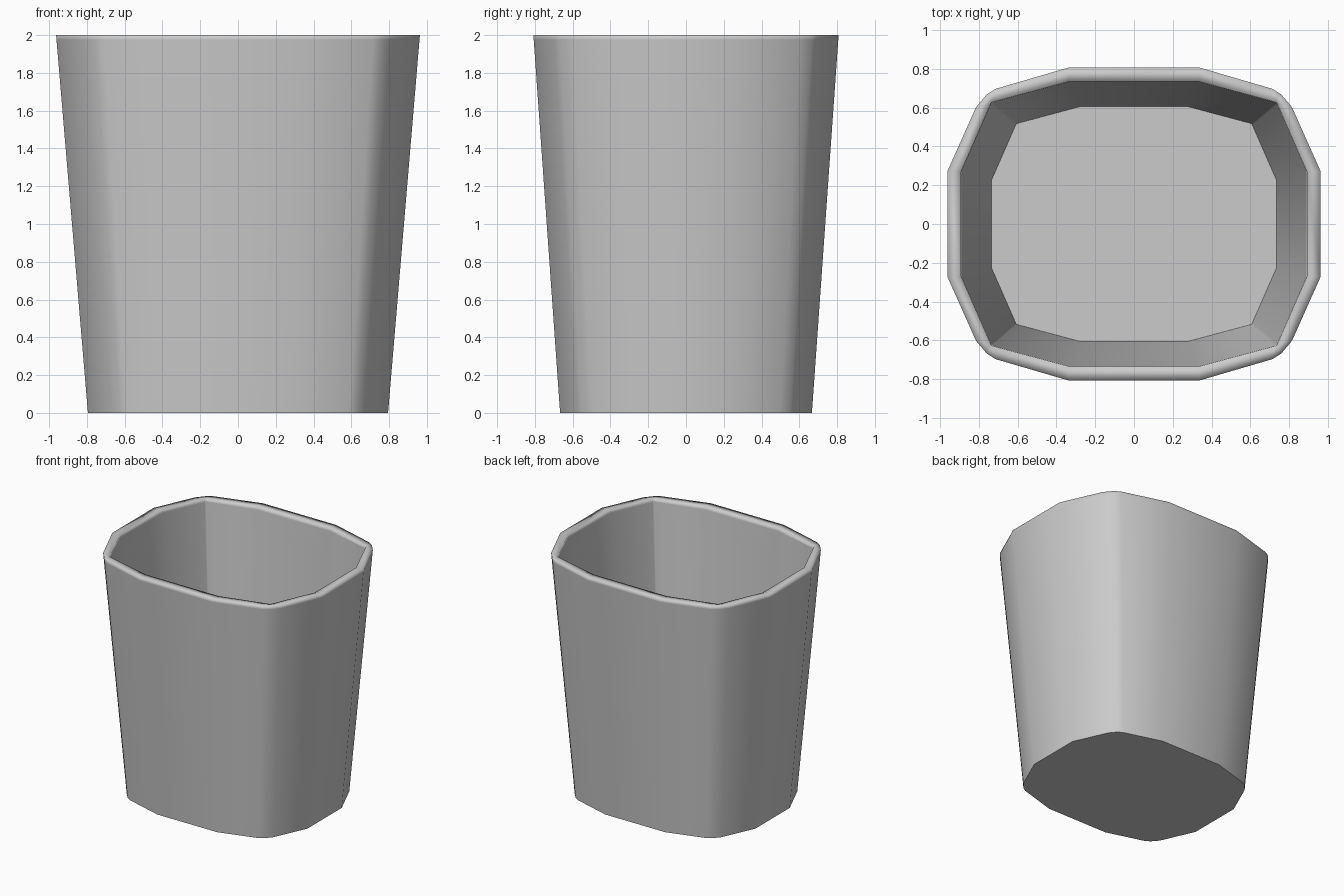
import bpy, bmesh

if "Cube" in bpy.data.objects:
    bpy.data.objects.remove(bpy.data.objects["Cube"])

# Quarter outlines at the rim, from the long side round to the short side
OUTER = [(0.335, 0.808), (0.715, 0.697), (0.76, 0.668), (0.815, 0.603), (0.963, 0.272)]
INNER = [(0.335, 0.735), (0.734, 0.628), (0.738, 0.622), (0.742, 0.614), (0.892, 0.272)]
TAPER = 0.825


def full_outline(quarter):
    """Mirror a quarter outline into a closed counter-clockwise loop."""
    first = quarter[::-1]
    second = [(-x, y) for x, y in quarter]
    half = first + second
    return half + [(-x, -y) for x, y in half]


def ring(bm, outline, scale, z):
    return [bm.verts.new((x * scale, y * scale, z)) for x, y in outline]


bm = bmesh.new()
outer, inner = full_outline(OUTER), full_outline(INNER)
floor_z = 0.1


def outer_scale(z):
    return TAPER + (1 - TAPER) * z / 2


def inner_scale(z):
    return TAPER + (1 - TAPER) * (z - floor_z) / (2 - floor_z)


# Outside wall up, over the rim, and down the inside wall
rings = [ring(bm, outer, outer_scale(z), z) for z in (0, 0.025, 1.975, 2)]
rings += [ring(bm, inner, inner_scale(z), z) for z in (2, 1.975, floor_z)]
n = len(outer)
for a, b in zip(rings, rings[1:]):
    for i in range(n):
        j = (i + 1) % n
        bm.faces.new((a[i], a[j], b[j], b[i])).smooth = True

# Flat underside and inside floor
underside = bm.faces.new(rings[0][::-1])
inside_floor = bm.faces.new(rings[-1])
underside.smooth = inside_floor.smooth = False
for edge in inside_floor.edges[:] + underside.edges[:]:
    edge.smooth = False

mesh = bpy.data.meshes.new("tapered_bin")
bm.to_mesh(mesh)
bm.free()
bin_object = bpy.data.objects.new("tapered_bin", mesh)
bpy.context.collection.objects.link(bin_object)
